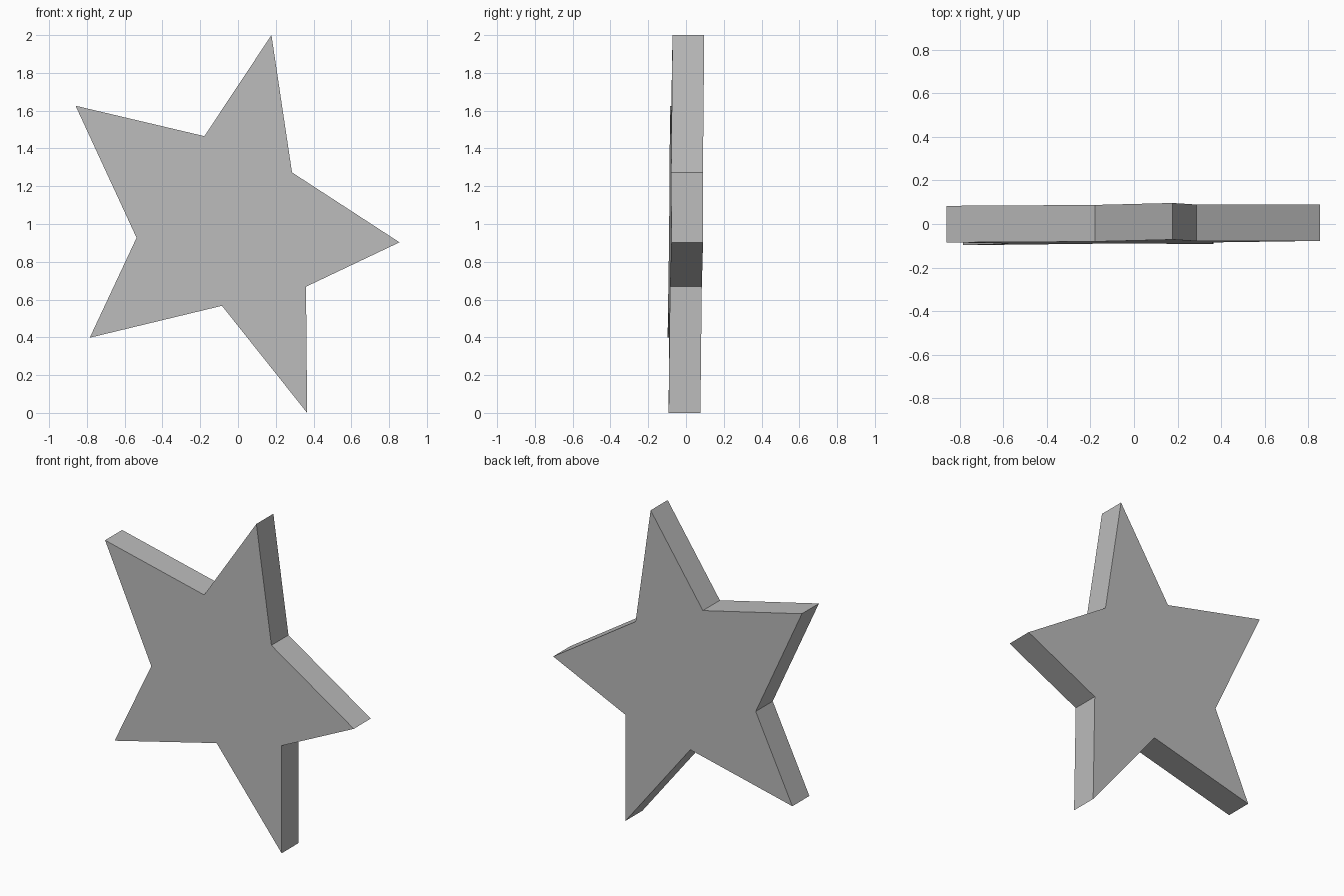
import bpy
import bmesh
from mathutils import Vector

cube = bpy.data.objects.get("Cube")
if cube:
    bpy.data.objects.remove(cube, do_unlink=True)

THICKNESS = 0.168
TILT_X, TILT_Z = 0.0087, 0.011   # slight lean of the slab

# Star outline (x, z), tips and notches alternating
OUTLINE = [
    (0.177, 2.0), (0.286, 1.273), (0.855, 0.903), (0.36, 0.668),
    (0.366, 0.0), (-0.085, 0.567), (-0.785, 0.398), (-0.537, 0.927),
    (-0.86, 1.626), (-0.178, 1.465),
]

# Plain grey material
grey = bpy.data.materials.new("plain_grey")
grey.use_nodes = True
color = (0.5, 0.5, 0.5, 1.0)
grey.diffuse_color = color
grey.node_tree.nodes["Principled BSDF"].inputs["Base Color"].default_value = color

# Front face of the star, extruded backwards into a slab
bm = bmesh.new()
front = [bm.verts.new((x, TILT_X * x + TILT_Z * (z - 1) - THICKNESS / 2, z))
         for x, z in OUTLINE]
face = bm.faces.new(front)
result = bmesh.ops.extrude_face_region(bm, geom=[face], use_keep_orig=True)
back = [v for v in result["geom"] if isinstance(v, bmesh.types.BMVert)]
bmesh.ops.translate(bm, verts=back, vec=Vector((0, THICKNESS, 0)))
bmesh.ops.recalc_face_normals(bm, faces=bm.faces)

mesh = bpy.data.meshes.new("star")
bm.to_mesh(mesh)
bm.free()
mesh.materials.append(grey)
star = bpy.data.objects.new("star", mesh)
bpy.context.collection.objects.link(star)
